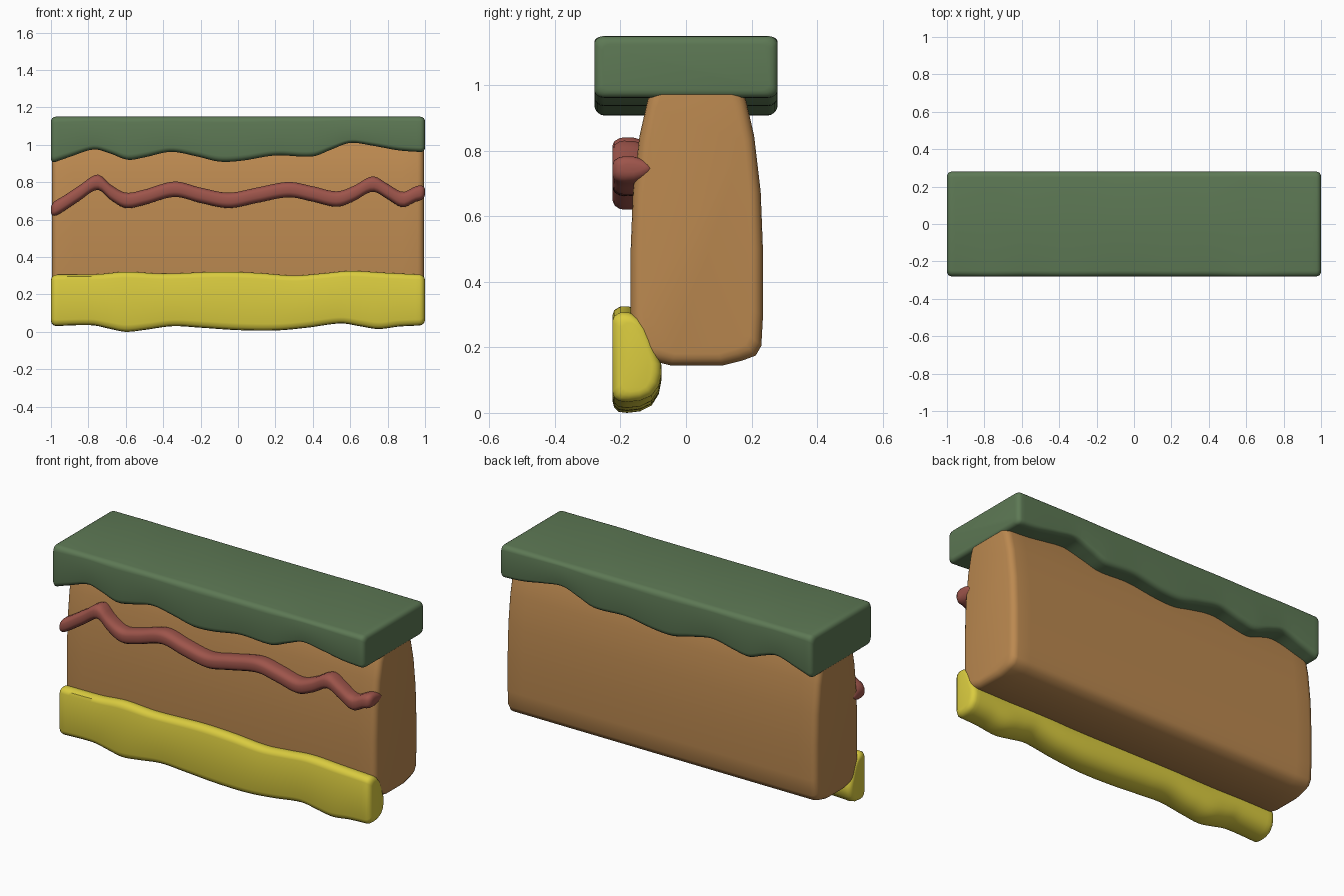
import bpy, bmesh, math

if "Cube" in bpy.data.objects:
    bpy.data.objects.remove(bpy.data.objects["Cube"])


def curve(pts):
    """Smooth height function through (x, z) points."""
    n = len(pts)

    def slope(i):
        a, b = pts[max(i - 1, 0)], pts[min(i + 1, n - 1)]
        return (b[1] - a[1]) / (b[0] - a[0])

    def f(x):
        x = min(max(x, pts[0][0]), pts[-1][0])
        i = 0
        while i < n - 2 and x > pts[i + 1][0]:
            i += 1
        (x0, z0), (x1, z1) = pts[i], pts[i + 1]
        h = x1 - x0
        t = (x - x0) / h
        return ((2*t**3 - 3*t*t + 1) * z0 + (t**3 - 2*t*t + t) * h * slope(i)
                + (3*t*t - 2*t**3) * z1 + (t**3 - t*t) * h * slope(i + 1))
    return f


def rounded_rect(y0, y1, ry, rt, seg=4):
    """Profile of (y, t), where t runs 0..1 from lower to upper edge."""
    out = []
    for cy, ct, a0 in ((y1 - ry, 1 - rt, 0), (y0 + ry, 1 - rt, 90),
                       (y0 + ry, rt, 180), (y1 - ry, rt, 270)):
        for k in range(seg + 1):
            a = math.radians(a0 + 90 * k / seg)
            out.append((cy + ry * math.cos(a), ct + rt * math.sin(a)))
    return out


def strip(name, profile, lower, upper, half, r, color, steps=96):
    """Sweep a profile along x between two height curves, with rounded ends."""
    lo, hi = curve(lower), curve(upper)
    ys = [p[0] for p in profile]
    cy, wy = (min(ys) + max(ys)) / 2, max(ys) - min(ys)
    ends = [(half - r + r * math.sin(a), r * (1 - math.cos(a)))
            for a in [math.radians(90 * k / 4) for k in range(1, 5)]]
    stations = [(-x, d) for x, d in reversed(ends)]
    stations += [((half - r) * (2 * i / steps - 1), 0) for i in range(steps + 1)]
    stations += ends
    bm = bmesh.new()
    rings = []
    for x, d in stations:
        a, b = lo(x) + d, hi(x) - d
        s = 1 - 2 * d / wy
        rings.append([bm.verts.new((x, cy + (y - cy) * s, a + (b - a) * t))
                      for y, t in profile])
    n = len(profile)
    for p, q in zip(rings, rings[1:]):
        for i in range(n):
            j = (i + 1) % n
            bm.faces.new((p[i], p[j], q[j], q[i]))
    bm.faces.new(rings[0])
    bm.faces.new(rings[-1])
    bmesh.ops.recalc_face_normals(bm, faces=bm.faces)
    me = bpy.data.meshes.new(name)
    bm.to_mesh(me)
    bm.free()
    mat = bpy.data.materials.new(name + "_color")
    mat.diffuse_color = (*color, 1)
    mat.use_nodes = True
    mat.node_tree.nodes["Principled BSDF"].inputs["Base Color"].default_value = mat.diffuse_color
    me.materials.append(mat)
    ob = bpy.data.objects.new(name, me)
    bpy.context.collection.objects.link(ob)
    bpy.ops.object.select_all(action='DESELECT')
    ob.select_set(True)
    bpy.context.view_layer.objects.active = ob
    bpy.ops.object.shade_smooth_by_angle(angle=math.radians(40))
    return ob


def flat(z):
    return [(-1, z), (1, z)]


# Grass slab with wavy lower edge
strip("grass_top", rounded_rect(-.28, .28, .03, .13),
      [(-1, .905), (-.9, .94), (-.77, .98), (-.68, .957), (-.59, .925), (-.5, .938),
       (-.36, .967), (-.22, .943), (-.1, .915), (.02, .92), (.2, .948), (.4, .943),
       (.5, .98), (.6, 1.015), (.72, 1.0), (.86, .975), (1, .965)],
      flat(1.155), 1, .025, (.11, .19, .09))

# Earth body, narrowing towards the top (half-width from y = .033, z)
side = [(.08, .15), (.14, .165), (.18, .18), (.197, .21), (.202, .3), (.202, .5),
        (.195, .68), (.175, .85), (.15, .96), (.11, 1.06)]
body = [(.033 + w, (z - .15) / .91) for w, z in side]
body += [(.033 - w, (z - .15) / .91) for w, z in reversed(side)]
strip("earth_body", body, flat(.15), flat(1.06), .995, .035, (.5, .25, .08), 24)

# Thin wavy band running across the front
mid = [(-1, .655), (-.95, .68), (-.85, .745), (-.75, .805), (-.68, .75), (-.6, .708),
       (-.5, .725), (-.34, .767), (-.2, .735), (-.05, .708), (.1, .735), (.27, .765),
       (.4, .742), (.53, .715), (.62, .745), (.72, .795), (.8, .755), (.88, .712),
       (.95, .742), (1, .752)]
band = [(-.225, .32), (-.225, .68), (-.219, .85), (-.205, .96), (-.19, 1), (-.16, .99),
        (-.125, .87), (-.105, .7), (-.095, .5)]
band += [(y, 1 - t) for y, t in reversed(band[2:-1])]
strip("clay_band", band, [(x, z - .041) for x, z in mid],
      [(x, z + .041) for x, z in mid], 1, .03, (.34, .09, .07))

# Sandy base layer on the front
sand = [(-.225, .12), (-.225, .9), (-.219, .96), (-.2, 1), (-.175, 1), (-.15, .96),
        (-.125, .86), (-.105, .7), (-.09, .55), (-.076, .42), (-.075, .31), (-.083, .18),
        (-.105, .07), (-.14, .015), (-.18, 0), (-.205, .01), (-.219, .05)]
strip("sand_base", sand,
      [(-1, .035), (-.78, .04), (-.69, .022), (-.6, .005), (-.5, .015), (-.35, .035),
       (-.2, .027), (0, .014), (.2, .012), (.37, .027), (.55, .05), (.65, .035),
       (.75, .02), (.86, .033), (1, .04)],
      [(-1, .31), (-.75, .313), (-.6, .326), (-.4, .316), (-.1, .326), (.1, .32),
       (.3, .306), (.45, .317), (.6, .33), (.8, .32), (1, .31)],
      1, .03, (.7, .6, .05))

# Lowest point rests on the ground
low = min(v.co.z for o in bpy.data.objects for v in o.data.vertices)
for o in bpy.data.objects:
    for v in o.data.vertices:
        v.co.z -= low
